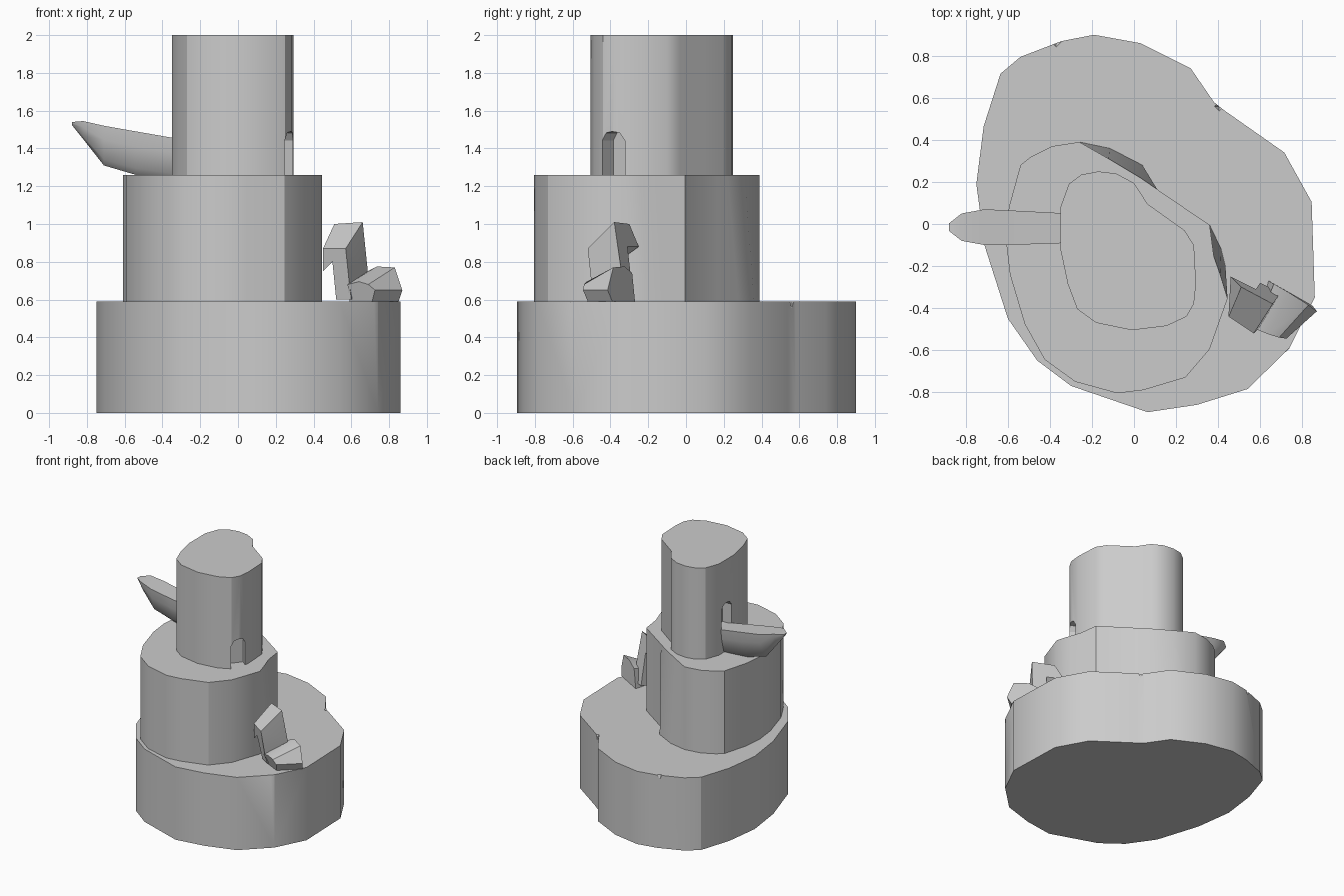
import bpy, bmesh, math
from mathutils import Vector, Matrix

if "Cube" in bpy.data.objects:
    bpy.data.objects.remove(bpy.data.objects["Cube"])


def obj_from_bmesh(bm, name):
    bmesh.ops.recalc_face_normals(bm, faces=bm.faces[:])
    me = bpy.data.meshes.new(name)
    bm.to_mesh(me)
    bm.free()
    ob = bpy.data.objects.new(name, me)
    bpy.context.collection.objects.link(ob)
    return ob


def loft(name, rings):
    """Skin equal-length rings of 3D points and cap both ends."""
    bm = bmesh.new()
    vs = [[bm.verts.new(p) for p in r] for r in rings]
    n = len(rings[0])
    for a, b in zip(vs, vs[1:]):
        for i in range(n):
            j = (i + 1) % n
            bm.faces.new((a[i], a[j], b[j], b[i]))
    bm.faces.new(vs[0])
    bm.faces.new(vs[-1])
    return obj_from_bmesh(bm, name)


def tier(name, outline, z0, z1, top_moves={}):
    top = [top_moves.get(i, p) for i, p in enumerate(outline)]
    return loft(name, [[(x, y, z0) for x, y in outline], [(x, y, z1) for x, y in top]])


def cut(ob, cutter):
    m = ob.modifiers.new("cut", 'BOOLEAN')
    m.operation = 'DIFFERENCE'
    m.solver = 'EXACT'
    m.object = cutter
    cutter.hide_render = True
    bpy.context.view_layer.objects.active = ob
    bpy.ops.object.modifier_apply(modifier=m.name)
    bpy.data.objects.remove(cutter)


def smooth(ob, angle=30):
    bpy.ops.object.select_all(action='DESELECT')
    ob.select_set(True)
    bpy.context.view_layer.objects.active = ob
    bpy.ops.object.shade_smooth_by_angle(angle=math.radians(angle))


def doorway(ob, x, y, z, angle, w, h, depth):
    """Arched niche cut into a wall, facing along the angle."""
    prof = [(-w/2, 0), (w/2, 0), (w/2, h*.8), (w*.3, h*.97), (0, h),
            (-w*.3, h*.97), (-w/2, h*.8)]
    rot = Matrix.Translation((x, y, z)) @ Matrix.Rotation(angle, 4, 'Z')
    cut(ob, loft("door_cutter", [[rot @ Vector((d, a, b)) for a, b in prof]
                                 for d in (-depth, .2)]))


# Lower tier with nicked rim
lower = tier("lower_tier", [
    (-.19, .90), (.03, .86), (.27, .74), (.38, .58), (.43, .54), (.715, .34),
    (.845, .105), (.86, -.35), (.74, -.59), (.54, -.785), (.30, -.86), (.065, -.895),
    (-.30, -.77), (-.46, -.65), (-.60, -.45), (-.71, -.105), (-.75, .19),
    (-.715, .465), (-.635, .715), (-.54, .795), (-.345, .87)], 0, .59)
for x, y in ((.405, .56), (-.37, .865), (.74, -.61)):
    bm = bmesh.new()
    bmesh.ops.create_cone(bm, cap_ends=True, segments=4, radius1=0, radius2=.045,
                          depth=.07, matrix=Matrix.Translation((x, y, .59)))
    bmesh.ops.remove_doubles(bm, verts=bm.verts[:], dist=1e-5)
    cut(lower, obj_from_bmesh(bm, "nick_cutter"))
smooth(lower)

# Middle tier, its back right corners lean inward at the top
middle = tier("middle_tier", [
    (-.26, .39), (-.115, .36), (.04, .28), (.11, .165), (.36, -.005), (.415, -.12),
    (.435, -.20), (.445, -.355), (.36, -.595), (.245, -.73), (.045, -.79), (-.08, -.805),
    (-.28, -.75), (-.425, -.645), (-.52, -.475), (-.59, -.24), (-.61, -.07),
    (-.595, .08), (-.54, .28), (-.49, .32), (-.39, .37)], .59, 1.26,
    {1: (-.12, .31), 2: (.03, .22), 5: (.38, -.155), 6: (.41, -.24)})
smooth(middle)

# Upper tier with two doorways
upper = tier("upper_tier", [
    (-.17, .25), (-.085, .24), (0, .195), (.065, .095), (.24, -.03), (.285, -.10),
    (.295, -.285), (.285, -.38), (.25, -.44), (.155, -.485), (-.01, -.505),
    (-.18, -.47), (-.27, -.405), (-.315, -.285), (-.35, -.12), (-.35, .08),
    (-.31, .19), (-.25, .235)], 1.26, 2)
doorway(upper, .265, -.38, 1.255, math.radians(-38), .12, .235, .07)
doorway(upper, -.35, -.02, 1.45, math.pi, .13, .2, .08)
smooth(upper)

# Flat-topped balcony with a keel below: x, centre y, half width, top z, keel z
rings = []
for x, y, w, zt, zb in ((-.31, -.02, .07, 1.45, 1.23), (-.54, -.018, .08, 1.49, 1.26),
                        (-.71, -.015, .085, 1.52, 1.31), (-.82, -.015, .065, 1.545, 1.45),
                        (-.88, -.015, .018, 1.54, 1.525)):
    d = zt - zb
    rings.append([(x, y + w*k, zt - d*f) for k, f in
                  ((-1, 0), (-.9, .35), (-.5, .85), (0, 1), (.5, .85), (.9, .35), (1, 0))])
smooth(loft("balcony", rings), 40)

# Bent stair slab leaning on the middle tier
smooth(loft("stair_slab", [
    [(.45, -.44, .87), (.57, -.52, .87), (.59, -.50, .68), (.60, -.48, .60),
     (.52, -.43, .60), (.50, -.47, .80), (.45, -.43, .75)],
    [(.51, -.30, 1.0), (.66, -.38, 1.01), (.685, -.345, .77), (.68, -.32, .62),
     (.60, -.28, .62), (.58, -.31, .88), (.46, -.25, .88)]]))

# Rounded foot of the stair
smooth(loft("stair_foot", [
    [(.58, -.50, .68), (.64, -.525, .695), (.69, -.54, .68), (.725, -.545, .65),
     (.71, -.52, .59), (.59, -.46, .59)],
    [(.665, -.285, .74), (.735, -.325, .775), (.83, -.385, .77), (.87, -.415, .65),
     (.85, -.39, .59), (.64, -.27, .59)]]))
